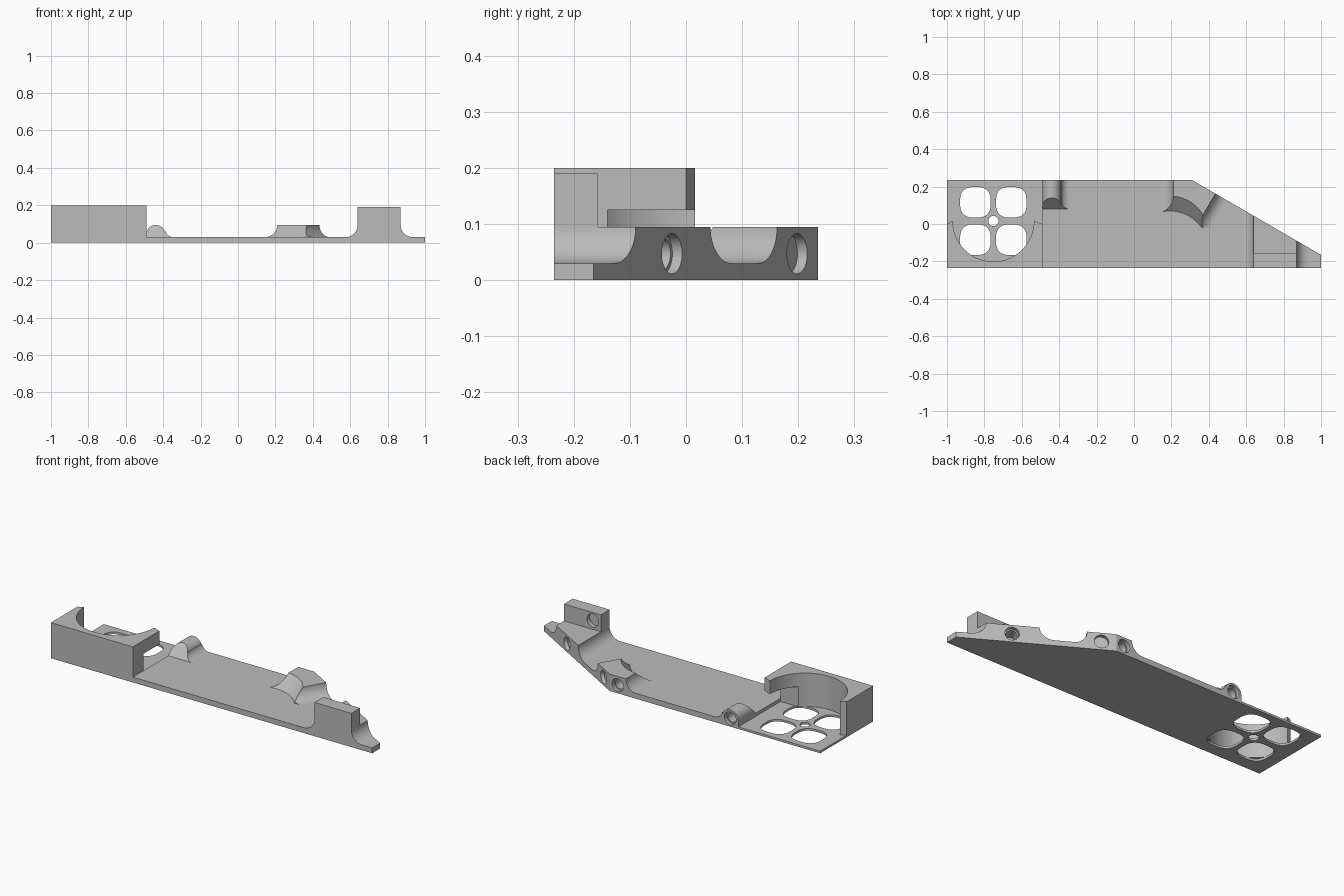
import bpy, bmesh, math
from mathutils import Matrix, Vector

old = bpy.data.objects.get("Cube")
if old:
    bpy.data.objects.remove(old, do_unlink=True)

grey = bpy.data.materials.new("plain_grey")
grey.use_nodes = True
colour = (0.5, 0.5, 0.5, 1)
grey.diffuse_color = colour
grey.node_tree.nodes["Principled BSDF"].inputs["Base Color"].default_value = colour


def frame(u, v, w, origin):
    """Matrix whose local axes are u, v, w."""
    m = Matrix((u, v, w)).transposed().to_4x4()
    m.translation = Vector(origin)
    return m


UP, BACK, RIGHT = Vector((0, 0, 1)), Vector((0, 1, 0)), Vector((1, 0, 0))
CORNER, TIP = Vector((0.31, 0.235, 0)), Vector((1, -0.165, 0))
SLOPE = (TIP - CORNER).normalized()
OUT = UP.cross(SLOPE).normalized()


def prism(name, points, depth, matrix):
    """Extrude a flat profile along the local z axis of the matrix."""
    bm = bmesh.new()
    face = bm.faces.new([bm.verts.new((p[0], p[1], 0)) for p in points])
    ext = bmesh.ops.extrude_face_region(bm, geom=[face], use_keep_orig=True)
    verts = [g for g in ext["geom"] if isinstance(g, bmesh.types.BMVert)]
    bmesh.ops.translate(bm, verts=verts, vec=(0, 0, depth))
    bm.transform(matrix)
    bmesh.ops.recalc_face_normals(bm, faces=bm.faces)
    mesh = bpy.data.meshes.new(name)
    bm.to_mesh(mesh)
    bm.free()
    mesh.materials.append(grey)
    ob = bpy.data.objects.new(name, mesh)
    bpy.context.collection.objects.link(ob)
    return ob


def slab(name, points, z0, z1):
    return prism(name, points, z1 - z0, Matrix.Translation((0, 0, z0)))


def side(name, points, y0, y1):
    """Profile in x and z, extruded along y."""
    return prism(name, points, y1 - y0, frame(RIGHT, UP, BACK, (0, y0, 0)))


def rect(x0, x1, y0, y1):
    return [(x0, y0), (x1, y0), (x1, y1), (x0, y1)]


def arc(cx, cy, r, a0, a1, n=12):
    angles = [math.radians(a0 + (a1 - a0) * i / n) for i in range(n + 1)]
    return [(cx + r * math.cos(a), cy + r * math.sin(a)) for a in angles]


def circle(cx, cy, r, n=40):
    return arc(cx, cy, r, 0, 360, n)[:-1]


def boolean(ob, cutters, operation="DIFFERENCE"):
    for cutter in cutters:
        mod = ob.modifiers.new("cut", "BOOLEAN")
        mod.operation, mod.object, mod.solver = operation, cutter, "EXACT"
        with bpy.context.temp_override(object=ob, active_object=ob):
            bpy.ops.object.modifier_apply(modifier=mod.name)


def drill(x, y, z, direction, steps):
    """Stepped bore: each step is a radius and its end depth."""
    direction = Vector(direction)
    across = direction.cross(UP)
    start = Vector((x, y, z)) - direction * 0.02
    return [prism("bore_cutter", circle(0, 0, r), d + 0.02,
                  frame(across, UP, direction, start)) for r, d in steps]


FLOOR, BASE, LEDGE, R = 0.012, 0.03, 0.095, 0.065
outline = [(-0.49, -0.235), (1, -0.235), TIP[:2], CORNER[:2], (-0.49, 0.235)]

# Base plate
plate = slab("base_plate", outline, 0, BASE)
limit = slab("outline_limit", outline, -0.1, 0.4)

# Perforated fan floor
FX, FY = -0.752, 0.016
fan_floor = slab("fan_floor", rect(-1, -0.49, -0.235, 0.235), 0, FLOOR)
vents = [slab("vent_cutter", circle(FX, FY, 0.027), -0.1, 0.1)]
for sx in (-1, 1):
    for sy in (-1, 1):
        lobe = []
        for px, py in circle(0, 0, 1, 48):
            e = 0.72
            lobe.append((FX + sx * 0.096 + 0.082 * math.copysign(abs(px) ** e, px),
                         FY + sy * 0.1 + 0.082 * math.copysign(abs(py) ** e, py)))
        vents.append(slab("vent_cutter", lobe, -0.1, 0.1))
boolean(fan_floor, vents)

# Fan housing with round pocket, side opening, cable slot and hole
housing = slab("fan_housing", [(-1, -0.235), (-0.49, -0.235), (-0.49, 0), (-0.53, FY),
                               (-0.97, FY), (-1, 0)], FLOOR, 0.2)
slot = arc(-0.615, 0.055, 0.015, -90, 90) + arc(-0.955, 0.055, 0.015, 90, 270)
housing_cutters = [
    slab("pocket_cutter", circle(FX, FY, 0.217, 72), -0.1, 0.4),
    slab("opening_cutter", rect(-0.7, -0.4, -0.14, 0.1), -0.1, 0.125),
    side("slot_cutter", slot, -0.4, 0.2),
    side("cable_cutter", circle(-0.54, 0.07, 0.028), -0.4, 0.0)]
boolean(housing, housing_cutters)

# Round socket at the back edge, with a leaning front face
socket = side("round_socket", [(-0.49, BASE)] + arc(-0.44, 0.045, 0.05, 180, 15, 20)
              + arc(-0.345, 0.075, 0.045, 190, 270, 8), 0.08, 0.235)
for v in socket.data.vertices:
    if v.co.y < 0.1:
        v.co.y += (v.co.z - BASE) * 0.92

# Middle block: flared ends and a scooped, leaning front
flare = arc(0.145, LEDGE, R, -90, 0)
middle = side("middle_block", flare + [(0.7, LEDGE), (0.7, BASE)], -0.02, 0.4)
end = 0.145
flare_end = [(-1, -0.1), (-1, 0.3), (end, 0.3)] + arc(end + R, LEDGE, R, 180, 270)
flare_end.append((end + R, -0.1))
end_limit = prism("end_limit", flare_end, 1.2, frame(SLOPE, UP, OUT, CORNER - OUT * 0.8))
lean = Matrix.Identity(4)
lean[1][2] = 0.08 / R
scoop = prism("scoop_cutter", circle(0.19, -0.14, 0.21, 72), 0.2,
              Matrix.Translation((0, 0, BASE)) @ lean @ Matrix.Translation((0, 0, -0.05)))
boolean(middle, [end_limit, limit], "INTERSECT")
boolean(middle, [scoop])

# End block: low flared body and tall front upright
body = arc(0.575, LEDGE, R, -90, 0) + arc(0.87 + R, LEDGE, R, 180, 270)
end_block = side("end_block", body, -0.235, 0.3)
boolean(end_block, [limit], "INTERSECT")
upright = side("upright", rect(0.64, 0.87, LEDGE, 0.19), -0.235, -0.157)

# Stepped bores through the edges
STEPS = ((0.036, 0.02), (0.029, 0.09))
bores = []
for x in (-0.44, 0.26):
    bores += drill(x, 0.235, 0.047, -BACK, STEPS)
for y in (0.198, -0.025):
    spot = CORNER + SLOPE * ((y - CORNER.y) / SLOPE.y)
    bores += drill(spot.x, spot.y, 0.047, -OUT, STEPS)
bores += drill(0.825, -0.235, LEDGE, BACK, ((0.03, 0.02), (0.023, 0.065)))
bores += drill(0.69, -0.235, 0.145, BACK, ((0.029, 0.2),))
bores += drill(0.69, -0.157, 0.145, -BACK, ((0.037, 0.025),))
for part, cutters in ((plate, bores[:8]), (socket, bores[:2]), (middle, bores[2:6]),
                      (end_block, bores[6:10]), (upright, bores[8:])):
    boolean(part, cutters)

# Remove helpers and shade the finished parts
for cutter in vents + housing_cutters + bores + [limit, end_limit, scoop]:
    bpy.data.objects.remove(cutter, do_unlink=True)
for ob in (plate, fan_floor, housing, socket, middle, end_block, upright):
    ob.data.shade_smooth()
    ob.data.set_sharp_from_angle(angle=math.radians(30))
